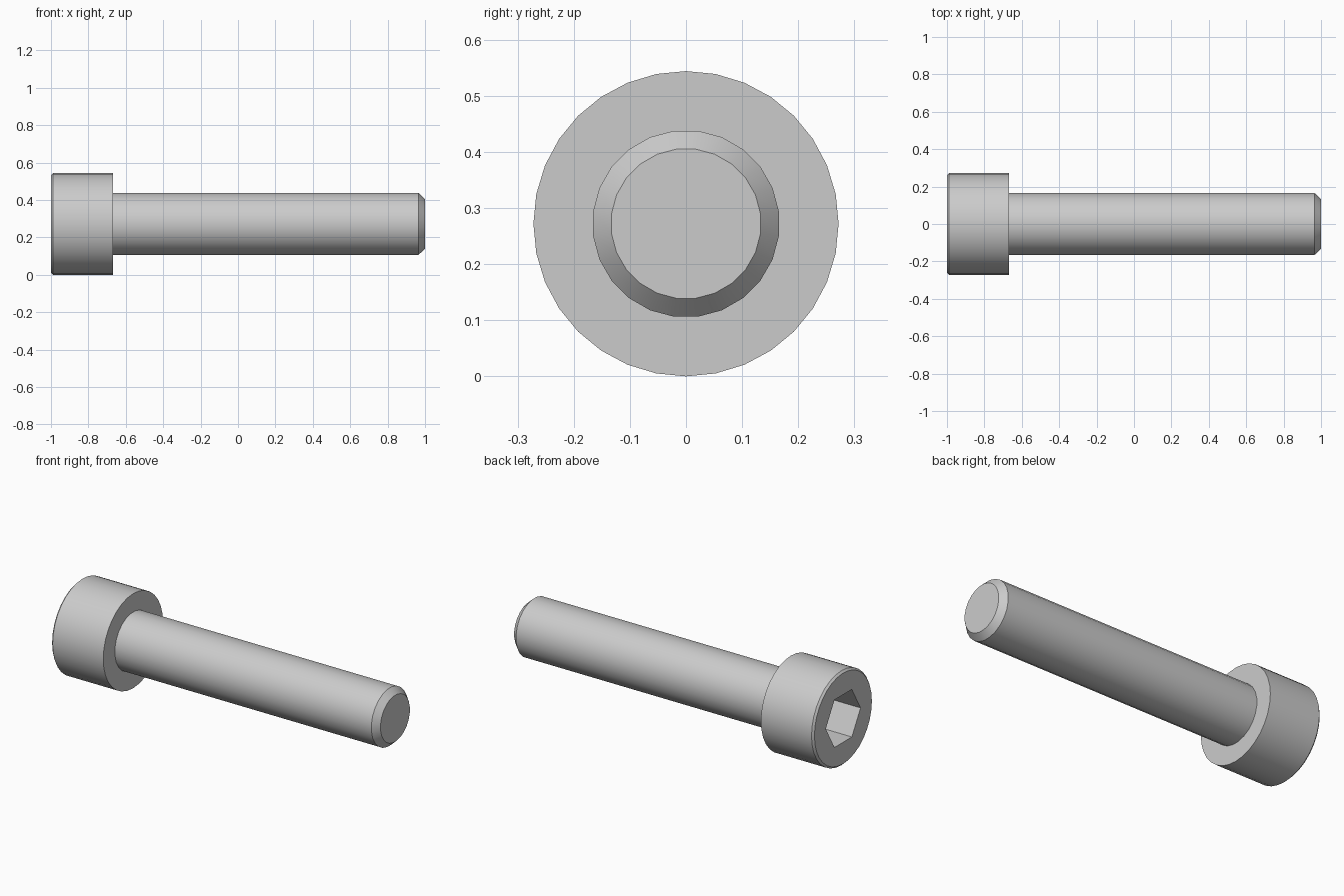
import bpy, bmesh
from math import cos, sin, tau

if "Cube" in bpy.data.objects:
    bpy.data.objects.remove(bpy.data.objects["Cube"])

R = 0.272          # head radius, also the height of the axis
JOINT = -0.667     # underside of the head

# Rings along the x axis: (x, radius, sides, start turn in steps)
rings = [
    (-0.833, 0.158, 6, 0),        # socket floor
    (-1.0, 0.158, 6, 0),          # socket rim
    (-1.0, R - 0.011, 32, 0),     # head face
    (-0.989, R, 32, 0),           # head chamfer
    (JOINT, R, 32, 0),            # head underside
    (JOINT, 0.167, 24, 0.5),      # shank root
    (0.965, 0.167, 24, 0.5),      # shank end
    (1.0, 0.134, 24, 0.5),        # tip chamfer
]

bm = bmesh.new()


def ring(x, r, n, turn):
    vs = [bm.verts.new((x, r * cos(tau * (i + turn) / n),
                        R + r * sin(tau * (i + turn) / n))) for i in range(n)]
    return vs, [bm.edges.new((vs[i], vs[(i + 1) % n])) for i in range(n)]


loops = [ring(*r) for r in rings]

# Skin neighbouring rings; flat annuli with unequal counts are filled
for (va, ea), (vb, eb) in zip(loops, loops[1:]):
    n = len(va)
    if n == len(vb):
        for i in range(n):
            j = (i + 1) % n
            bm.faces.new((va[i], va[j], vb[j], vb[i]))
    else:
        bmesh.ops.triangle_fill(bm, edges=ea + eb, use_beauty=True)

# Socket floor and shank tip
bm.faces.new(loops[0][0])
bm.faces.new(loops[-1][0])
bmesh.ops.recalc_face_normals(bm, faces=bm.faces)

# Merge the flat annulus triangles into clean flat faces
bmesh.ops.dissolve_limit(bm, angle_limit=0.01, verts=[], edges=bm.edges[:])

mesh = bpy.data.meshes.new("socket_cap_screw")
bm.to_mesh(mesh)
bm.free()
screw = bpy.data.objects.new("socket_cap_screw", mesh)
bpy.context.collection.objects.link(screw)
bpy.context.view_layer.objects.active = screw
screw.select_set(True)
bpy.ops.object.shade_smooth_by_angle(angle=0.52)
